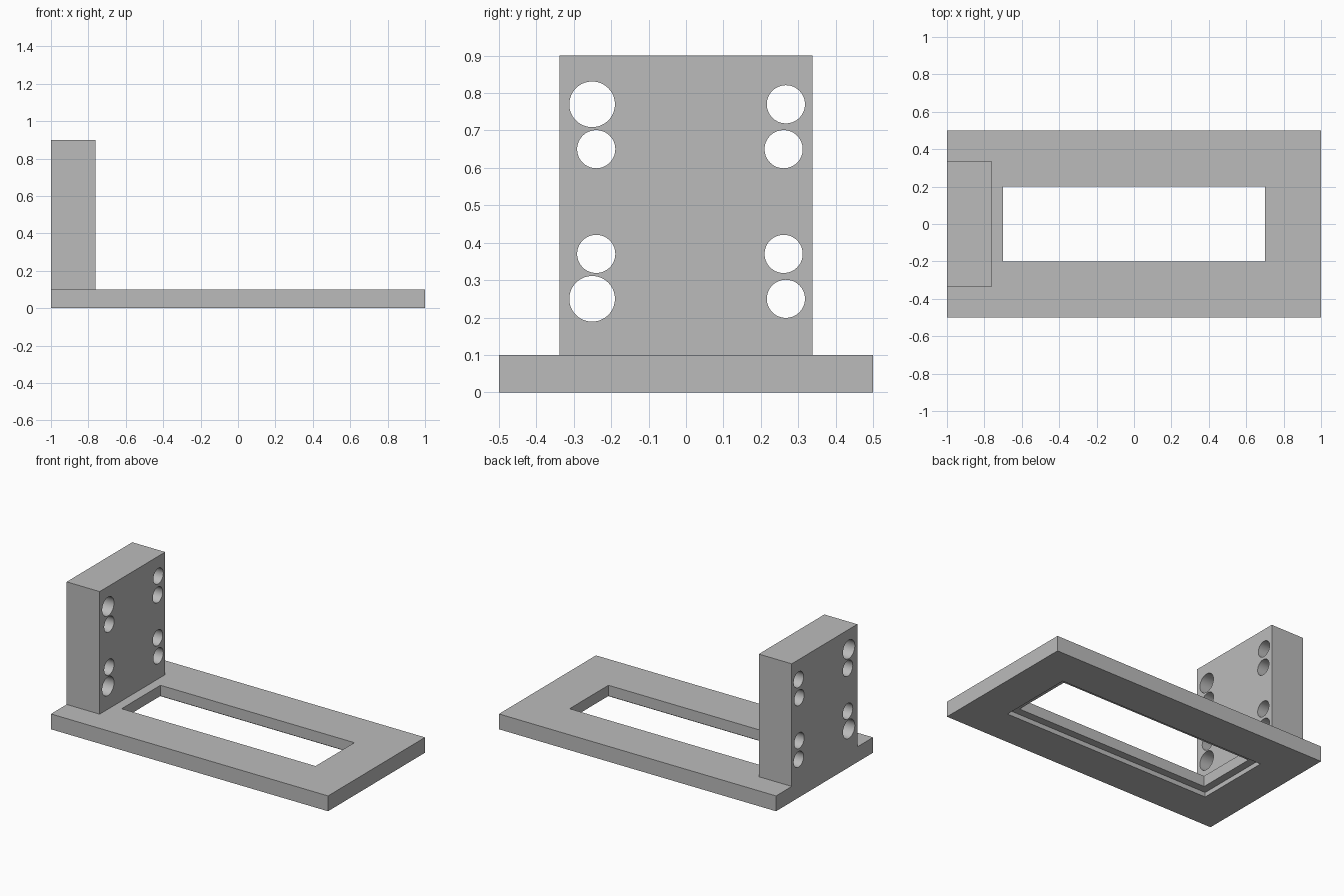
import bpy
import bmesh
import math
from mathutils import Matrix, Vector

default = bpy.data.objects.get("Cube")
if default:
    bpy.data.objects.remove(default, do_unlink=True)

grey = bpy.data.materials.new("light_grey")
grey.use_nodes = True
colour = (0.5, 0.5, 0.5, 1)
grey.diffuse_color = colour
grey.node_tree.nodes["Principled BSDF"].inputs["Base Color"].default_value = colour


def make_object(name, bm):
    mesh = bpy.data.meshes.new(name)
    bm.to_mesh(mesh)
    bm.free()
    mesh.materials.append(grey)
    obj = bpy.data.objects.new(name, mesh)
    bpy.context.collection.objects.link(obj)
    return obj


def box(name, low, high):
    low, high = Vector(low), Vector(high)
    bm = bmesh.new()
    place = Matrix.Translation((low + high) / 2) @ Matrix.Diagonal((high - low).to_4d())
    place[3][3] = 1
    bmesh.ops.create_cube(bm, size=1, matrix=place)
    return make_object(name, bm)


def cut(target, cutter):
    """Subtract the cutter from the target, then discard it."""
    cutter.hide_render = True
    mod = target.modifiers.new("cut", "BOOLEAN")
    mod.operation = "DIFFERENCE"
    mod.solver = "EXACT"
    mod.object = cutter
    bpy.ops.object.select_all(action="DESELECT")
    target.select_set(True)
    bpy.context.view_layer.objects.active = target
    bpy.ops.object.modifier_apply(modifier=mod.name)
    bpy.data.objects.remove(cutter, do_unlink=True)


# Base plate with a rectangular window and a shallow rebate underneath
base = box("base_plate", (-1, -0.5, 0), (1, 0.5, 0.1))
cut(base, box("window_cutter", (-0.7, -0.2, -0.1), (0.7, 0.2, 0.2)))
cut(base, box("rebate_cutter", (-0.75, -0.25, -0.1), (0.75, 0.25, 0.03)))

# Upright mounting block at one end
block = box("upright_block", (-1, -0.338, 0.1), (-0.762, 0.338, 0.9))

# Through holes, mirrored about the middle height: (y, height offset, radius)
holes = [(-0.251, 0.26, 0.061), (-0.24, 0.14, 0.051),
         (0.267, 0.26, 0.051), (0.261, 0.14, 0.051)]
bm = bmesh.new()
turn = Matrix.Rotation(math.pi / 2, 4, "Y")
for y, offset, radius in holes:
    for side in (-1, 1):
        centre = Matrix.Translation((-0.88, y, 0.51 + side * offset))
        bmesh.ops.create_cone(bm, cap_ends=True, segments=64, radius1=radius,
                              radius2=radius, depth=0.5, matrix=centre @ turn)
cut(block, make_object("hole_cutter", bm))
bpy.ops.object.shade_smooth_by_angle(angle=math.radians(30))
